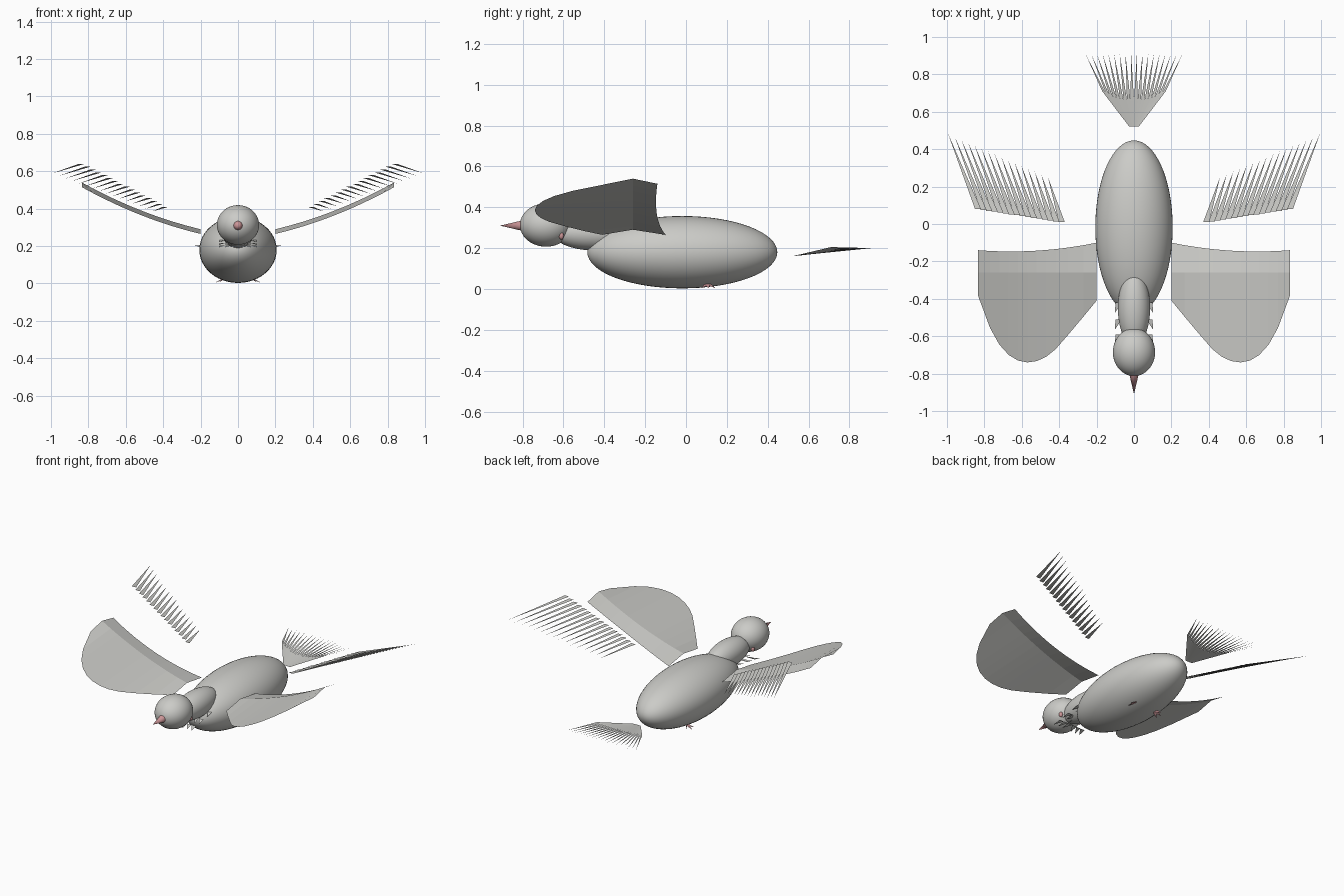
import bpy, bmesh, math
from mathutils import Matrix

if "Cube" in bpy.data.objects:
    bpy.data.objects.remove(bpy.data.objects["Cube"])


def material(name, rgb):
    m = bpy.data.materials.new(name)
    m.diffuse_color = (*rgb, 1)
    m.use_nodes = True
    m.node_tree.nodes["Principled BSDF"].inputs["Base Color"].default_value = m.diffuse_color
    return m


GREY = material("light_grey", (0.60, 0.60, 0.575))
PINK = material("dusty_pink", (0.60, 0.30, 0.31))


def lerp(a, b, t):
    return a + (b - a) * t


def make(name, bm, mat, smooth=False):
    me = bpy.data.meshes.new(name)
    bm.to_mesh(me)
    bm.free()
    me.materials.append(mat)
    for p in me.polygons:
        p.use_smooth = smooth
    ob = bpy.data.objects.new(name, me)
    bpy.context.collection.objects.link(ob)
    return ob


def ellipsoid(name, centre, radii, mat, u=40, v=24):
    # poles point along the body's length
    bm = bmesh.new()
    mtx = (Matrix.Translation(centre) @ Matrix.Diagonal((*radii, 1))
           @ Matrix.Rotation(math.pi / 2, 4, 'X'))
    bmesh.ops.create_uvsphere(bm, u_segments=u, v_segments=v, radius=1, matrix=mtx)
    make(name, bm, mat, True)


def polys(name, faces, mat):
    # sheet of separate polygons, all turned to face up
    bm = bmesh.new()
    for pts in faces:
        f = bm.faces.new([bm.verts.new(p) for p in pts])
        f.normal_update()
        if f.normal.z < 0:
            f.normal_flip()
    bmesh.ops.remove_doubles(bm, verts=bm.verts, dist=0.0001)
    return make(name, bm, mat)


def mirrored(faces, s):
    return [[(s * x, y, z) for x, y, z in f] for f in faces]


# body, neck and head
ellipsoid("body", (0, -0.018, 0.18), (0.207, 0.465, 0.177), GREY, 48, 32)
ellipsoid("neck", (0, -0.45, 0.275), (0.086, 0.20, 0.086), GREY)
ellipsoid("head", (0, -0.685, 0.313), (0.113, 0.128, 0.106), GREY)

# beak
bm = bmesh.new()
bmesh.ops.create_cone(bm, cap_ends=True, segments=24, radius1=0.028, radius2=0, depth=0.12,
                      matrix=Matrix.Translation((0, -0.85, 0.31)) @ Matrix.Rotation(math.pi / 2, 4, 'X'))
make("beak", bm, PINK, True)
bpy.context.view_layer.objects.active = bpy.data.objects["beak"]
bpy.data.objects["beak"].select_set(True)
bpy.ops.object.shade_smooth_by_angle(angle=math.radians(40))

# wing sheet: leading edge, raised ridge, trailing edge
LEAD = [(0.2, -0.41), (0.27, -0.495), (0.35, -0.59), (0.42, -0.67), (0.47, -0.71), (0.52, -0.733),
        (0.57, -0.74), (0.62, -0.73), (0.67, -0.70), (0.72, -0.645), (0.77, -0.555), (0.835, -0.38)]


def wing_z(x):
    t = (x - 0.2) / 0.635
    return 0.265 + 0.15 * t + 0.10 * t * t


def trail_y(x):
    t = (x - 0.2) / 0.635
    return -0.10 - 0.13 * t + 0.09 * t * t


wing = []
for (xa, ya), (xb, yb) in zip(LEAD, LEAD[1:]):
    za, zb = wing_z(xa), wing_z(xb)
    ridge_a, ridge_b = (xa, -0.26, za + 0.025), (xb, -0.26, zb + 0.025)
    wing.append([(xa, ya, za), (xb, yb, zb), ridge_b, ridge_a])
    wing.append([ridge_a, ridge_b, (xb, trail_y(xb), zb), (xa, trail_y(xa), za)])

# flight feathers: stepped row of long triangles
N = 16
flight = []
for i in range(N):
    t = i / (N - 1)
    x, y, z = lerp(0.37, 0.818, t), lerp(0.01, 0.08, t), lerp(0.41, 0.64, t)
    tip = (lerp(0.46, 0.995, t), lerp(0.25, 0.485, t), lerp(0.385, 0.588, t))
    flight.append([(x, y, z), (x + 0.032, y, z), tip])

# ruff: three rows of small feathers under the neck
ruff = []
for row, (y, z) in enumerate([(-0.42, 0.232), (-0.51, 0.217), (-0.59, 0.204)]):
    for i in range(3):
        x = 0.033 * i
        ruff.append([(x, y, z), (x + 0.033, y, z), (x + 0.036, y - 0.055, z - 0.011)])

# feet: small three-toed plates
feet = []
for dx, dy in ((0.115, 0.075), (0.125, 0.11), (0.10, 0.145)):
    feet.append([(0.075, 0.09, 0.025), (0.085, 0.12, 0.025), (dx, dy, 0.003)])

for s, side in ((1, "right"), (-1, "left")):
    polys(side + "_wing", mirrored(wing, s), GREY)
    polys(side + "_flight_feathers", mirrored(flight, s), GREY)
    polys(side + "_ruff", mirrored(ruff, s), GREY)
    polys(side + "_foot", mirrored(feet, s), PINK)
    ellipsoid(side + "_eye", (s * 0.073, -0.61, 0.26), (0.012, 0.012, 0.018), PINK, 16, 10)

# tail fan: upturned sheet ending in spikes
M = 18


def fan(i):
    k = 2 * i / M - 1
    return (0.17 * k, 0.66 + 0.05 * k * k, 0.175 + 0.03 * k * k)


tail = []
for i in range(M):
    a, b = fan(i), fan(i + 1)
    base_a, base_b = (0.025 * (2 * i / M - 1), 0.52, 0.16), (0.025 * (2 * (i + 1) / M - 1), 0.52, 0.16)
    tail.append([base_a, base_b, b, a])
    tail.append([a, b, (0.26 * (2 * i / (M - 1) - 1), 0.91, 0.20)])
polys("tail", tail, GREY)
